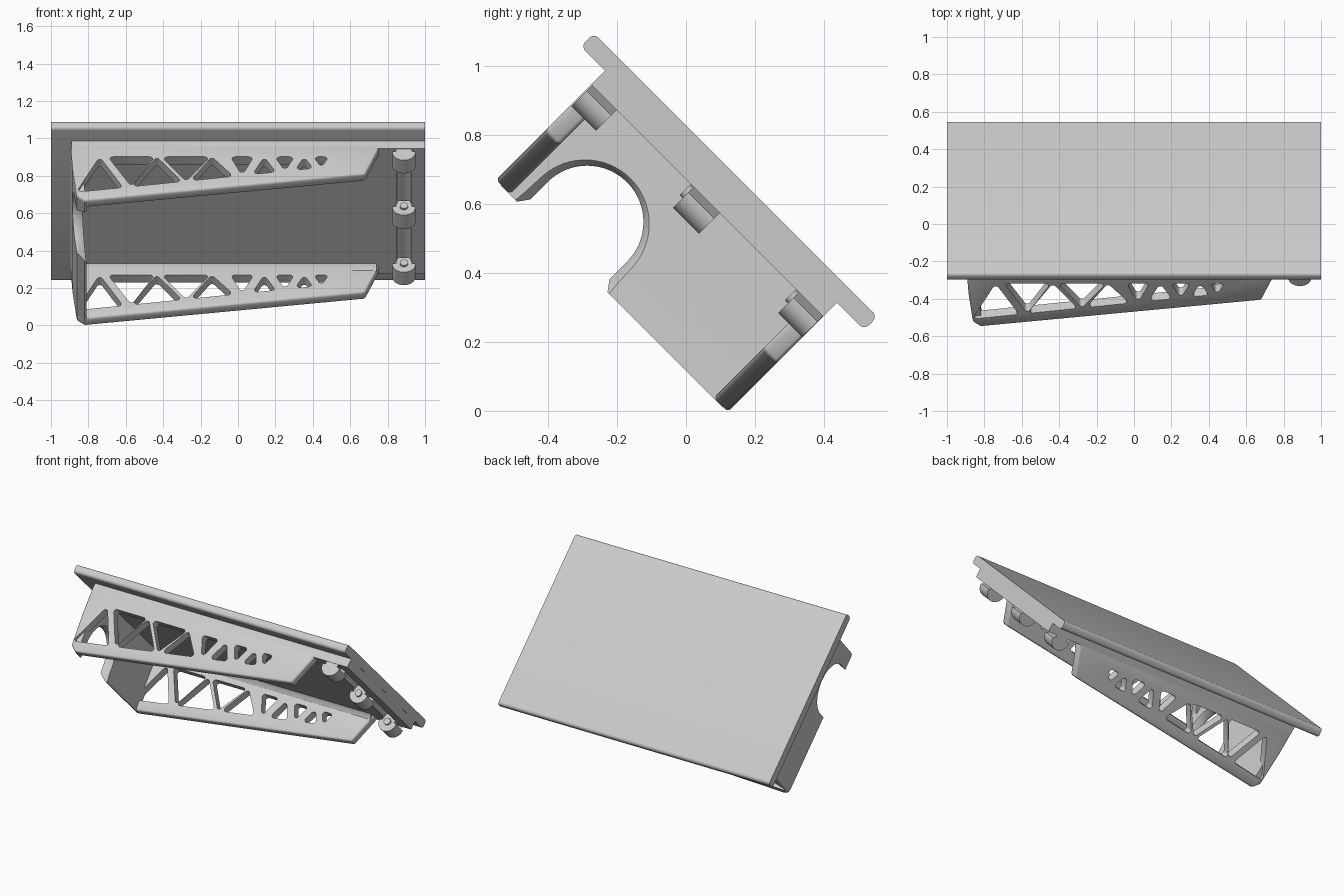
import bpy, bmesh, math
from mathutils import Vector

if "Cube" in bpy.data.objects:
    bpy.data.objects.remove(bpy.data.objects["Cube"])

gray = bpy.data.materials.new("light_gray")
gray.use_nodes = True
gray.diffuse_color = (0.6, 0.6, 0.6, 1)
gray.node_tree.nodes["Principled BSDF"].inputs["Base Color"].default_value = (0.6, 0.6, 0.6, 1)

# Local frame: x along the length, u (y) across the plate, n (z) normal to the plate
TILT = -math.pi / 4
U_LO, U_HI = -0.863, 0.088
U_MID = (U_LO + U_HI) / 2
SLAB = 0.475
WALL = 0.058


def loft(name, start, end):
    """Closed solid between two matching outlines."""
    bm = bmesh.new()
    a = [bm.verts.new(p) for p in start]
    b = [bm.verts.new(p) for p in end]
    bm.faces.new(a)
    bm.faces.new(b[::-1])
    for i in range(len(a)):
        j = (i + 1) % len(a)
        bm.faces.new((a[i], b[i], b[j], a[j]))
    bmesh.ops.recalc_face_normals(bm, faces=bm.faces)
    mesh = bpy.data.meshes.new(name)
    bm.to_mesh(mesh)
    bm.free()
    mesh.materials.append(gray)
    obj = bpy.data.objects.new(name, mesh)
    obj.rotation_euler.x = TILT
    bpy.context.collection.objects.link(obj)
    return obj


def across(name, profile, u0, u1):
    """Extrude an (x, n) outline across u."""
    return loft(name, [(x, u0, n) for x, n in profile], [(x, u1, n) for x, n in profile])


def along(name, profile, x0, x1):
    """Extrude a (u, n) outline along x."""
    return loft(name, [(x0, u, n) for u, n in profile], [(x1, u, n) for u, n in profile])


def box(u0, u1, n0, n1):
    return [(u0, n0), (u1, n0), (u1, n1), (u0, n1)]


def circle(cx, cn, r, count=32):
    return [(cx + r * math.cos(t * math.tau / count), cn + r * math.sin(t * math.tau / count))
            for t in range(count)]


def apply(obj, mod):
    bpy.context.view_layer.update()
    with bpy.context.temp_override(object=obj, active_object=obj, selected_objects=[obj]):
        bpy.ops.object.modifier_apply(modifier=mod.name)


def cut(obj, cutter):
    mod = obj.modifiers.new("cut", 'BOOLEAN')
    mod.operation = 'DIFFERENCE'
    mod.solver = 'EXACT'
    mod.object = cutter
    apply(obj, mod)
    bpy.data.objects.remove(cutter)


def bevel(obj, width, segments=3):
    mod = obj.modifiers.new("bevel", 'BEVEL')
    mod.width = width
    mod.segments = segments
    mod.limit_method = 'ANGLE'
    mod.angle_limit = math.radians(40)
    apply(obj, mod)


def rounded_triangle(pts, radius):
    p = [Vector(q) for q in pts]
    side = [(p[(i + 1) % 3] - p[(i + 2) % 3]).length for i in range(3)]
    centre = sum((p[i] * side[i] for i in range(3)), Vector((0, 0))) / sum(side)
    e, f = p[1] - p[0], p[2] - p[0]
    inradius = abs(e.x * f.y - e.y * f.x) / sum(side)
    radius = min(radius, 0.6 * inradius)
    out = []
    for i in range(3):
        core = centre + (p[i] - centre) * (1 - radius / inradius)
        d0, d1 = p[i] - p[i - 1], p[(i + 1) % 3] - p[i]
        a0 = math.atan2(-d0.x, d0.y)
        turn = (math.atan2(-d1.x, d1.y) - a0) % math.tau
        for k in range(6):
            a = a0 + turn * k / 5
            out.append((core.x + radius * math.cos(a), core.y + radius * math.sin(a)))
    return out


# Top plate with rounded long edges
r = 0.02
plate_profile = []
for cu, cn, start in ((0.199 - r, 0.586 - r, 0), (-0.963 + r, 0.586 - r, 1),
                      (-0.963 + r, 0.531 + r, 2), (0.199 - r, 0.531 + r, 3)):
    for k in range(6):
        a = (start + k / 5) * math.pi / 2
        plate_profile.append((cu + r * math.cos(a), cn + r * math.sin(a)))
along("top_plate", plate_profile, -1, 1)

# Raised slab below the plate, with a groove for the hinge rod
slab = along("under_slab", box(U_LO, U_HI, SLAB, 0.54), -0.89, 0.999)
cut(slab, across("groove_cutter", circle(0.887, SLAB, 0.038), U_LO + 0.05, U_HI - 0.05))

# Truss holes: (centre x, half width), alternately pointing up and down
holes = [(-0.74, 0.125), (-0.57, 0.125), (-0.435, 0.135), (-0.278, 0.13), (-0.14, 0.115),
         (0.022, 0.062), (0.14, 0.062), (0.25, 0.052), (0.353, 0.048), (0.445, 0.04)]
wall_profile = [(-0.895, 0.5), (-0.885, 0.33), (-0.862, 0.12), (-0.82, 0.083),
                (0.68, 0.283), (0.752, SLAB), (0.752, 0.5)]


def hole_floor(x):
    return 0.155 + 0.143 * (x + 0.79)


def side_wall(name, u0, u1):
    wall = across(name, wall_profile, u0, u1)
    bevel(wall, 0.012)
    for i, (x, w) in enumerate(holes):
        if i % 2 == 0:
            tri = [(x - w, hole_floor(x - w)), (x + w, hole_floor(x + w)), (x, 0.412)]
        else:
            tri = [(x, hole_floor(x)), (x + w, 0.412), (x - w, 0.412)]
        cut(wall, across("hole_cutter", rounded_triangle(tri, 0.016), u0 - 0.1, u1 + 0.1))


side_wall("upper_side_wall", U_LO, U_LO + WALL)
side_wall("lower_side_wall", U_HI - WALL, U_HI)

# Fillets where the walls meet the slab
for name, edge, s in (("upper_fillet", U_LO, 1), ("lower_fillet", U_HI, -1)):
    c = edge + s * (WALL - 0.003)
    along(name, [(c, 0.48), (c + s * 0.033, 0.48), (c + s * 0.012, 0.463), (c, 0.44)], -0.85, 0.74)

# End wall with a U-shaped cable slot, flared toward the inside
end_profile = wall_profile[:4] + [(-0.81, 0.083), (-0.815, 0.12), (-0.83, 0.33), (-0.84, 0.5)]
end_wall = across("end_wall", end_profile, U_LO + 0.02, U_HI - 0.02)


def slot(x, radius):
    arc = [(-0.59 + radius * math.cos(math.pi * k / 32), 0.185 + radius * math.sin(math.pi * k / 32))
           for k in range(33)]
    return [(x, u, n) for u, n in arc + [(-0.59 - radius, -0.1), (-0.59 + radius, -0.1)]]


cut(end_wall, loft("slot_cutter", slot(-1, 0.163), slot(-0.7, 0.163)))
cut(end_wall, loft("flare_cutter", slot(-0.855, 0.163), slot(-0.8, 0.198)))

# Hinge knuckles with small pins
for name, u0, u1 in (("upper", U_LO + 0.004, -0.759), ("middle", -0.443, -0.337),
                     ("lower", -0.012, U_HI - 0.002)):
    half = [(0.887 + 0.062 * math.cos(a), 0.452 + 0.062 * math.sin(a))
            for a in (math.pi * (1 + k / 20) for k in range(21))]
    across(name + "_hinge_knuckle", half + [(0.825, 0.5), (0.949, 0.5)], u0, u1)
    if name != "upper":
        across(name + "_hinge_pin", circle(0.887, 0.452, 0.022, 20), u0 - 0.012, u0 + 0.02)

# Smooth shading with sharp edges kept
bpy.ops.object.select_all(action='DESELECT')
for obj in bpy.context.collection.objects:
    if obj.type == 'MESH' and gray.name in obj.data.materials:
        obj.select_set(True)
        bpy.context.view_layer.objects.active = obj
bpy.ops.object.shade_smooth_by_angle(angle=math.radians(35))
